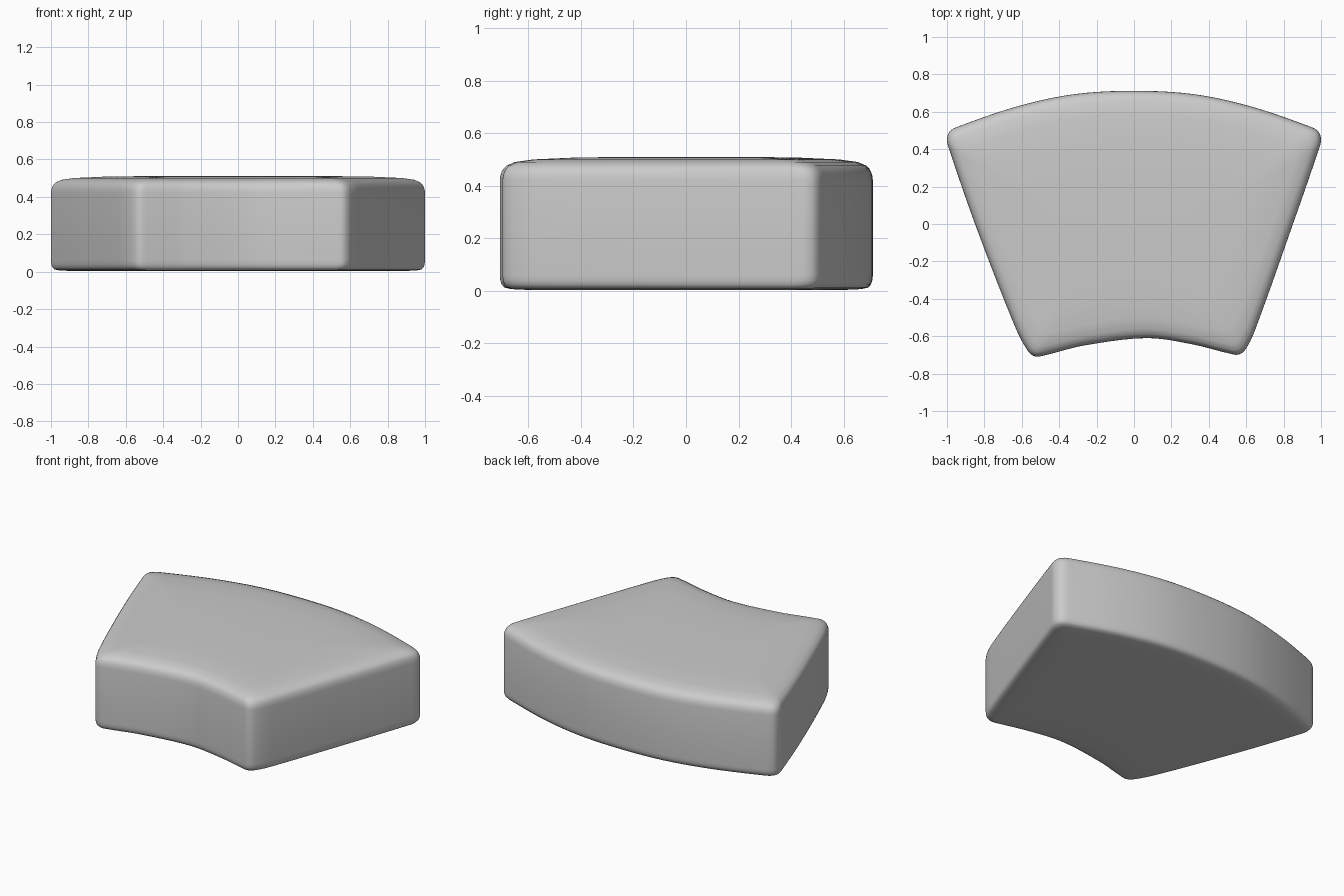
import bpy, bmesh
from mathutils import Vector
from mathutils.geometry import interpolate_bezier

if "Cube" in bpy.data.objects:
    bpy.data.objects.remove(bpy.data.objects["Cube"])

# Plan outline of the curved wedge, counter-clockwise from the front left corner
OUTLINE = [(-.57, -.675), (-.53, -.708), (-.47, -.70), (-.27, -.65), (.07, -.61),
           (.32, -.645), (.50, -.69), (.56, -.698), (.60, -.665), (.65, -.56),
           (.85, 0), (.985, .39), (1, .45), (.985, .495), (.93, .525),
           (.62, .63), (.32, .694), (0, .712), (-.32, .694), (-.62, .63),
           (-.93, .525), (-.985, .495), (-1, .45), (-.985, .39), (-.85, 0), (-.64, -.54)]

# Vertical profile: plan scale and height, rounded at the rim and domed on top
PROFILE = [(.55, .003), (.85, .004), (.94, .007), (.975, .013), (.99, .025), (.997, .04),
           (1, .06), (1, .24), (1, .42), (.997, .438), (.99, .454), (.98, .466),
           (.965, .477), (.92, .491), (.82, .501), (.6, .508), (.3, .511)]


def smooth_loop(points, steps):
    """Closed smooth curve through the points."""
    pts = [Vector((x, y, 0)) for x, y in points]
    n = len(pts)
    tangents = [(pts[(i + 1) % n] - pts[i - 1]).normalized() for i in range(n)]
    loop = []
    for i in range(n):
        a, b = pts[i], pts[(i + 1) % n]
        h = (b - a).length / 3
        loop += interpolate_bezier(a, a + tangents[i] * h,
                                   b - tangents[(i + 1) % n] * h, b, steps + 1)[:-1]
    return loop


# Stack scaled outlines and bridge them into a solid
outline = smooth_loop(OUTLINE, 5)
bm = bmesh.new()
rings = [[bm.verts.new((p.x * (1 - .7 * (1 - s)), p.y * s, z)) for p in outline]
         for s, z in PROFILE]
count = len(outline)
for low, high in zip(rings, rings[1:]):
    for i in range(count):
        j = (i + 1) % count
        bm.faces.new((low[i], low[j], high[j], high[i]))
bm.faces.new(rings[0][::-1])
bm.faces.new(rings[-1])
for face in bm.faces:
    face.smooth = True

mesh = bpy.data.meshes.new("curved_block")
bm.to_mesh(mesh)
bm.free()
block = bpy.data.objects.new("curved_block", mesh)
bpy.context.collection.objects.link(block)
